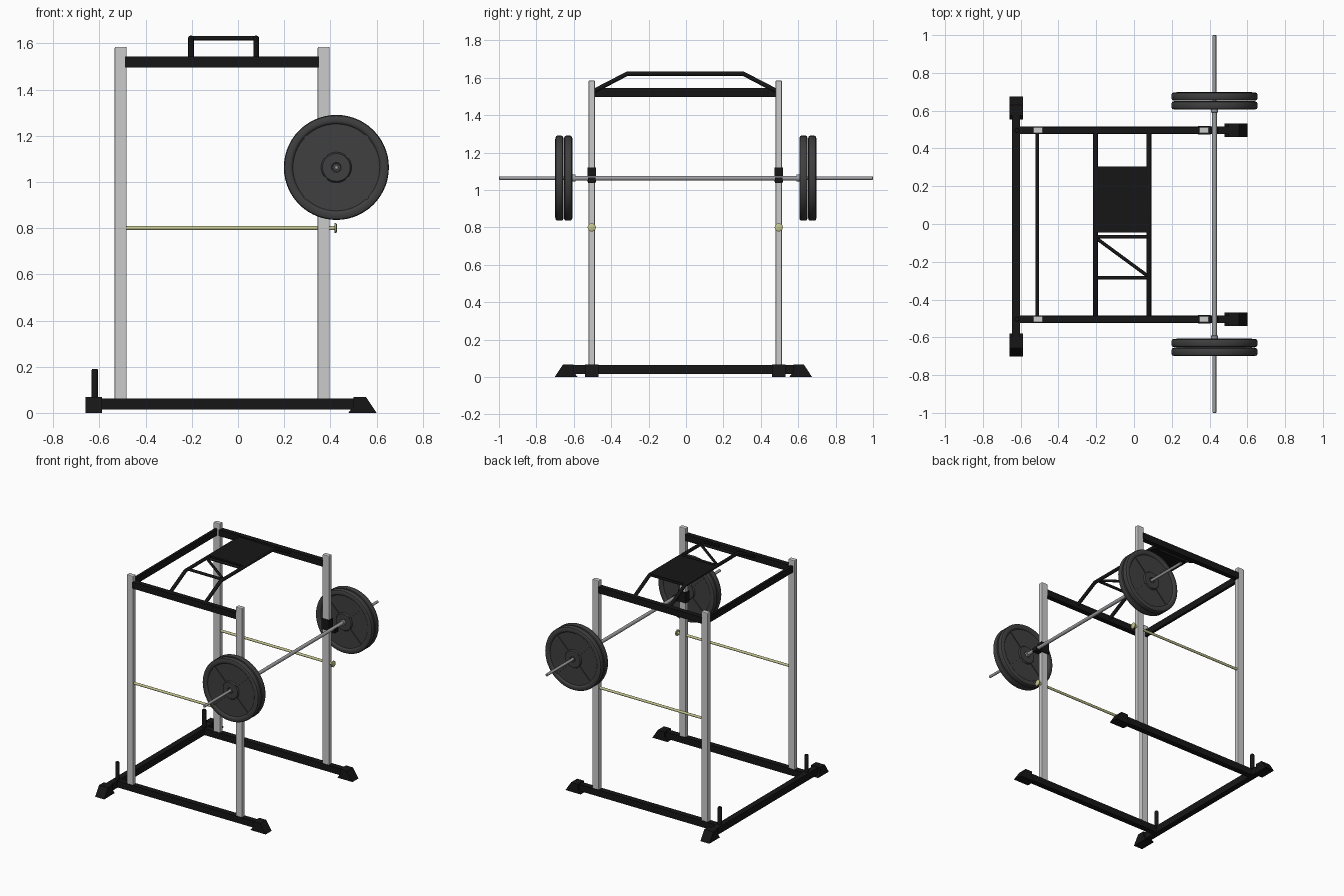
import bpy, bmesh
from math import cos, sin, pi, radians
from mathutils import Matrix, Vector

if "Cube" in bpy.data.objects:
    bpy.data.objects.remove(bpy.data.objects["Cube"])


def material(name, r, g, b):
    m = bpy.data.materials.new(name)
    m.diffuse_color = (r, g, b, 1)
    m.use_nodes = True
    m.node_tree.nodes["Principled BSDF"].inputs["Base Color"].default_value = m.diffuse_color
    return m


BLACK = material("black_paint", 0.008, 0.008, 0.008)
IRON = material("cast_iron", 0.05, 0.05, 0.05)
BRASS = material("pale_brass", 0.55, 0.55, 0.28)
STEEL = material("bar_steel", 0.35, 0.35, 0.37)


def finish(name, bm, mat=None, smooth=False):
    bmesh.ops.recalc_face_normals(bm, faces=bm.faces[:])
    me = bpy.data.meshes.new(name)
    bm.to_mesh(me)
    bm.free()
    ob = bpy.data.objects.new(name, me)
    bpy.context.collection.objects.link(ob)
    if mat:
        me.materials.append(mat)
    if smooth:
        bpy.ops.object.select_all(action='DESELECT')
        ob.select_set(True)
        bpy.context.view_layer.objects.active = ob
        bpy.ops.object.shade_smooth_by_angle(angle=radians(35))
    return ob


def add_box(bm, lo, hi, rot=None):
    lo, hi = Vector(lo), Vector(hi)
    m = Matrix.Translation((lo + hi) / 2) @ Matrix.Diagonal((*(hi - lo), 1))
    bmesh.ops.create_cube(bm, size=1, matrix=(rot @ m) if rot else m)


def box(name, lo, hi, mat=None, bevel=0):
    bm = bmesh.new()
    add_box(bm, lo, hi)
    ob = finish(name, bm, mat)
    if bevel:
        mod = ob.modifiers.new("bevel", 'BEVEL')
        mod.width, mod.segments = bevel, 2
    return ob


def prism(name, profile, width, place, mat):
    """Extrude a (u, z) outline across its width; place maps (u, v, z) to world."""
    bm = bmesh.new()
    sides = [[bm.verts.new(place(u, s * width / 2, z)) for u, z in profile] for s in (-1, 1)]
    n = len(profile)
    for side in sides:
        bm.faces.new(side)
    for i in range(n):
        j = (i + 1) % n
        bm.faces.new((sides[0][i], sides[0][j], sides[1][j], sides[1][i]))
    return finish(name, bm, mat)


def add_lathe(bm, profile, axis, centre, seg, closed=False):
    """Revolve (radius, along) points round the x, y or z axis."""
    def point(r, a, t):
        c, s = r * cos(t), r * sin(t)
        p = {'X': (a, c, s), 'Y': (c, a, s), 'Z': (c, s, a)}[axis]
        return Vector(p) + Vector(centre)
    rings = [[bm.verts.new(point(r, a, 2 * pi * k / seg)) for k in range(seg)] for r, a in profile]
    pairs = list(zip(rings, rings[1:])) + ([(rings[-1], rings[0])] if closed else [])
    for p, q in pairs:
        for k in range(seg):
            j = (k + 1) % seg
            bm.faces.new((p[k], p[j], q[j], q[k]))
    if not closed:
        bm.faces.new(rings[0])
        bm.faces.new(rings[-1])


def lathe(name, profile, axis, centre, mat, seg=24):
    bm = bmesh.new()
    add_lathe(bm, profile, axis, centre, seg)
    return finish(name, bm, mat, True)


def tube(name, points, radius, mat):
    cu = bpy.data.curves.new(name, 'CURVE')
    cu.dimensions, cu.bevel_depth, cu.bevel_resolution, cu.use_fill_caps = '3D', radius, 3, True
    sp = cu.splines.new('POLY')
    sp.points.add(len(points) - 1)
    for p, co in zip(sp.points, points):
        p.co = (*co, 1)
    cu.materials.append(mat)
    ob = bpy.data.objects.new(name, cu)
    bpy.context.collection.objects.link(ob)
    return ob


BAR_X, BAR_Z = 0.426, 1.063
SIDES = {"near": -0.504, "far": 0.496}
# Foot outline: u runs towards the tip of the rail
FOOT = [(-0.122, 0), (-0.1, 0.03), (-0.1, 0.068), (-0.045, 0.068), (0, 0)]

for side, y in SIDES.items():
    s = -1 if y < 0 else 1
    # Base rail with front foot
    box(f"base_rail_{side}", (-0.61, y - 0.02, 0.015), (0.54, y + 0.02, 0.063), BLACK)
    prism(f"front_foot_{side}", FOOT, 0.07, lambda u, v, z: (0.6 + u, y + v, z), BLACK)
    # Rear foot and storage peg
    tip = -0.702 if s < 0 else 0.674
    prism(f"rear_foot_{side}", FOOT, 0.072, lambda u, v, z: (-0.624 + v, tip + s * u, z), BLACK)
    lathe(f"storage_peg_{side}", [(0.014, 0.05), (0.014, 0.185), (0.011, 0.19)], 'Z',
          (-0.62, y, 0), BLACK, 16)
    # Uprights
    for part, x in (("rear", -0.508), ("front", 0.371)):
        box(f"{part}_upright_{side}", (x - 0.026, y - 0.017, 0.03), (x + 0.026, y + 0.017, 1.585),
            None, 0.005)
    # Top rail
    box(f"top_rail_{side}", (-0.49, y - 0.018, 1.496), (0.35, y + 0.018, 1.543), BLACK)
    # Safety rod with round end cap
    lathe(f"safety_rod_{side}", [(0.009, -0.53), (0.009, 0.418), (0.022, 0.418), (0.022, 0.425),
                                 (0.017, 0.428)], 'X', (0, y, 0.8), BRASS, 20)
    # Bar hook: collar on the upright and a lip below the bar
    hook = bmesh.new()
    add_box(hook, (0.34, y - 0.022, 1.042), (0.404, y + 0.022, 1.12))
    add_box(hook, (0.40, y - 0.02, 1.038), (0.45, y + 0.02, 1.05))
    add_box(hook, (0.442, y - 0.02, 1.038), (0.45, y + 0.02, 1.066))
    finish(f"bar_hook_{side}", hook, BLACK)

# Rear cross members
box("rear_base_bar", (-0.645, -0.63, 0.015), (-0.603, 0.6, 0.065), BLACK)
box("rear_top_bar", (-0.521, SIDES["near"], 1.497), (-0.503, SIDES["far"], 1.545), BLACK)

# Pull-up bars
XL, XR, ZT = -0.204, 0.079, 1.622
for side, x in (("rear", XL), ("front", XR)):
    tube(f"pull_up_bar_{side}", [(x, -0.5, 1.525), (x, -0.313, ZT), (x, 0.305, ZT), (x, 0.492, 1.525)],
         0.0125, BLACK)
for i, y in enumerate((-0.068, -0.285)):
    tube(f"pull_up_crossbar_{i + 1}", [(XL, y, ZT), (XR, y, ZT)], 0.01, BLACK)
tube("pull_up_diagonal", [(XL, -0.072, ZT), (XR, -0.28, ZT)], 0.009, BLACK)
box("pull_up_panel", (XL, -0.045, ZT - 0.01), (XR, 0.305, ZT + 0.01), BLACK)

# Barbell
half = [(0.0125, 0.0), (0.0125, 0.59), (0.019, 0.592), (0.019, 0.606), (0.0095, 0.608), (0.0095, 0.997),
        (0.007, 1.0)]
lathe("barbell", [(r, -a) for r, a in half[:0:-1]] + half[1:], 'Y', (BAR_X, 0, BAR_Z), STEEL)

# Weight plates: two on each end, with raised rim, hub and four ribs
H = 0.0225
face = [(0.01, 0.85), (0.018, 0.85), (0.021, 0.95), (0.06, 0.95), (0.066, 0.55), (0.188, 0.55),
        (0.194, 0.9), (0.2, 1.0), (0.215, 0.97), (0.224, 0.8), (0.2275, 0.5)]
outline = [(r, a * H) for r, a in face] + [(r, -a * H) for r, a in reversed(face)]
for i, y in enumerate((-0.677, -0.63, 0.628, 0.675)):
    bm = bmesh.new()
    add_lathe(bm, outline, 'Y', (BAR_X, y, BAR_Z), 56, True)
    for k in range(4):
        rot = Matrix.Translation((BAR_X, y, BAR_Z)) @ Matrix.Rotation(pi / 4 + k * pi / 2, 4, 'Y')
        add_box(bm, (0.058, -H * 0.8, -0.009), (0.194, H * 0.8, 0.009), rot)
    finish(f"weight_plate_{i + 1}", bm, IRON, True)
